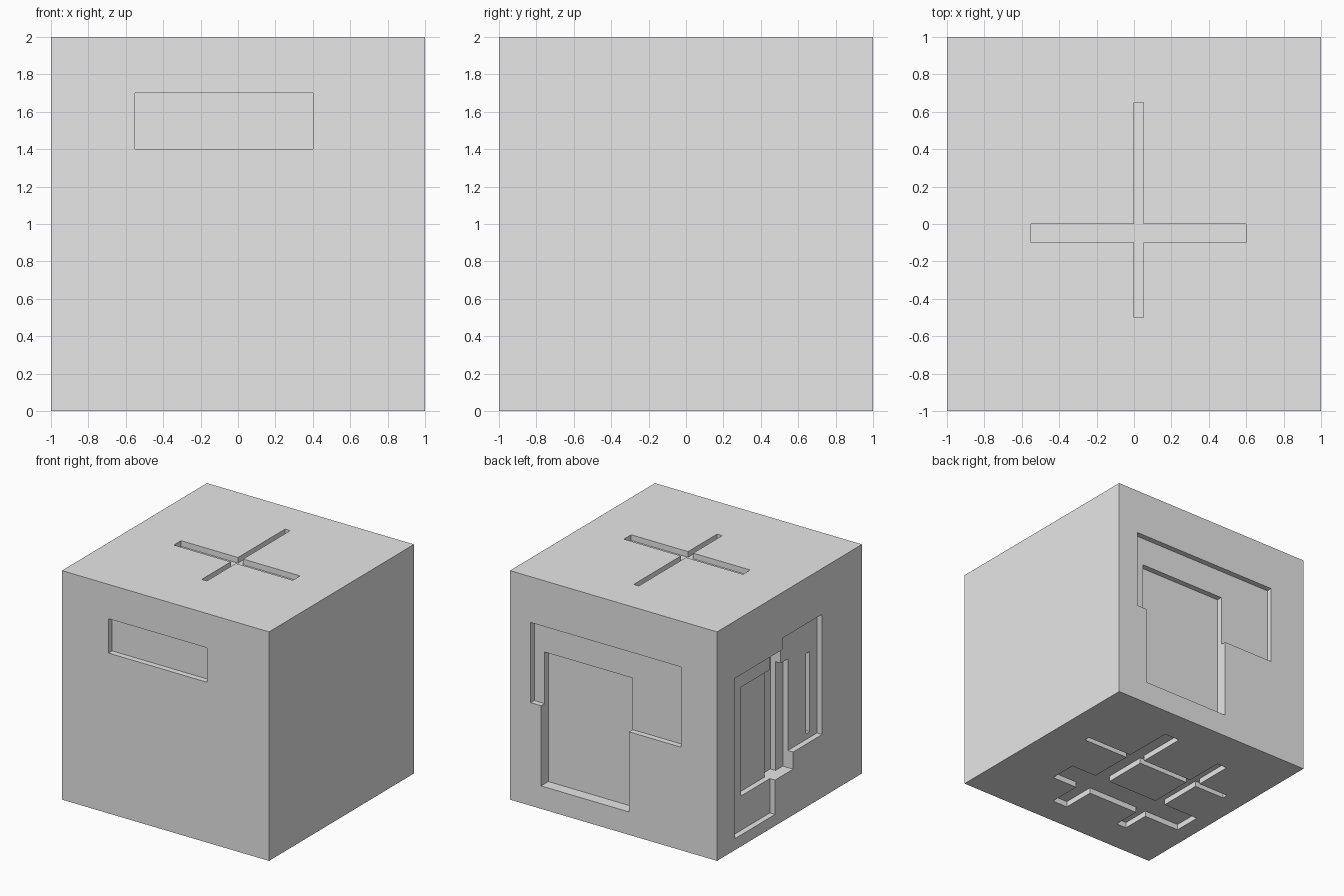
import bpy
from mathutils import Vector

old = bpy.data.objects.get("Cube")
if old:
    bpy.data.objects.remove(old, do_unlink=True)

# Single plain grey
grey = bpy.data.materials.new("plain_grey")
grey.use_nodes = True
COLOUR = (0.8, 0.8, 0.8, 1)
grey.diffuse_color = COLOUR
grey.node_tree.nodes["Principled BSDF"].inputs["Base Color"].default_value = COLOUR


def box(name, low, high):
    """Axis-aligned box between two corners."""
    low, high = Vector(low), Vector(high)
    bpy.ops.mesh.primitive_cube_add(size=1, location=(low + high) / 2)
    obj = bpy.context.object
    obj.name = name
    obj.scale = high - low
    bpy.ops.object.transform_apply(location=True, rotation=False, scale=True)
    obj.data.materials.append(grey)
    return obj


block = box("block", (-1, -1, 0), (1, 1, 2))

# Each face: axis index, surface position, inward direction
FACES = {"front": (1, -1, 1), "back": (1, 1, -1), "left": (0, -1, 1),
         "top": (2, 2, -1), "bottom": (2, 0, 1)}
CLEARANCE = 0.1


def recess(face, u0, u1, v0, v1, depth=0.05):
    """Cut a rectangular pocket; u and v are the two in-plane axes in order."""
    axis, surface, inward = FACES[face]
    ends = sorted((surface - inward * CLEARANCE, surface + inward * depth))
    low, high = [u0, v0], [u1, v1]
    low.insert(axis, ends[0])
    high.insert(axis, ends[1])
    cutter = box(face + "_cutter", low, high)
    cutter.hide_render = True
    cut = block.modifiers.new(face + "_recess", "BOOLEAN")
    cut.operation = "DIFFERENCE"
    cut.solver = "EXACT"
    cut.object = cutter
    bpy.context.view_layer.objects.active = block
    bpy.ops.object.modifier_apply(modifier=cut.name)
    bpy.data.objects.remove(cutter, do_unlink=True)


# Front: one wide pocket
recess("front", -0.55, 0.4, 1.4, 1.7)

# Top: crossing grooves
recess("top", -0.55, 0.6, -0.1, 0)
recess("top", 0, 0.05, -0.5, 0.65)

# Back: shallow wide pocket with a deeper tall one
recess("back", -0.65, 0.8, 0.9, 1.6)
recess("back", -0.15, 0.7, 0.2, 1.35, 0.1)

# Left side: stepped overlapping pockets
recess("left", 0.2, 0.75, 0.1, 1.5)
recess("left", -0.45, 0.1, 0.55, 1.6)
recess("left", -0.05, 0.6, 0.4, 1.35, 0.1)
recess("left", 0.05, 0.2, 0.4, 1.5, 0.15)
recess("left", -0.35, -0.3, 0.6, 1.3, 0.1)

# Underside: lattice of four grooves
recess("bottom", 0.1, 0.25, -0.75, 0.7)
recess("bottom", -0.5, -0.4, -0.7, 0.6)
recess("bottom", -0.8, 0.7, 0.2, 0.25)
recess("bottom", -0.85, 0.5, -0.45, -0.2)

for face in block.data.polygons:
    face.use_smooth = False
